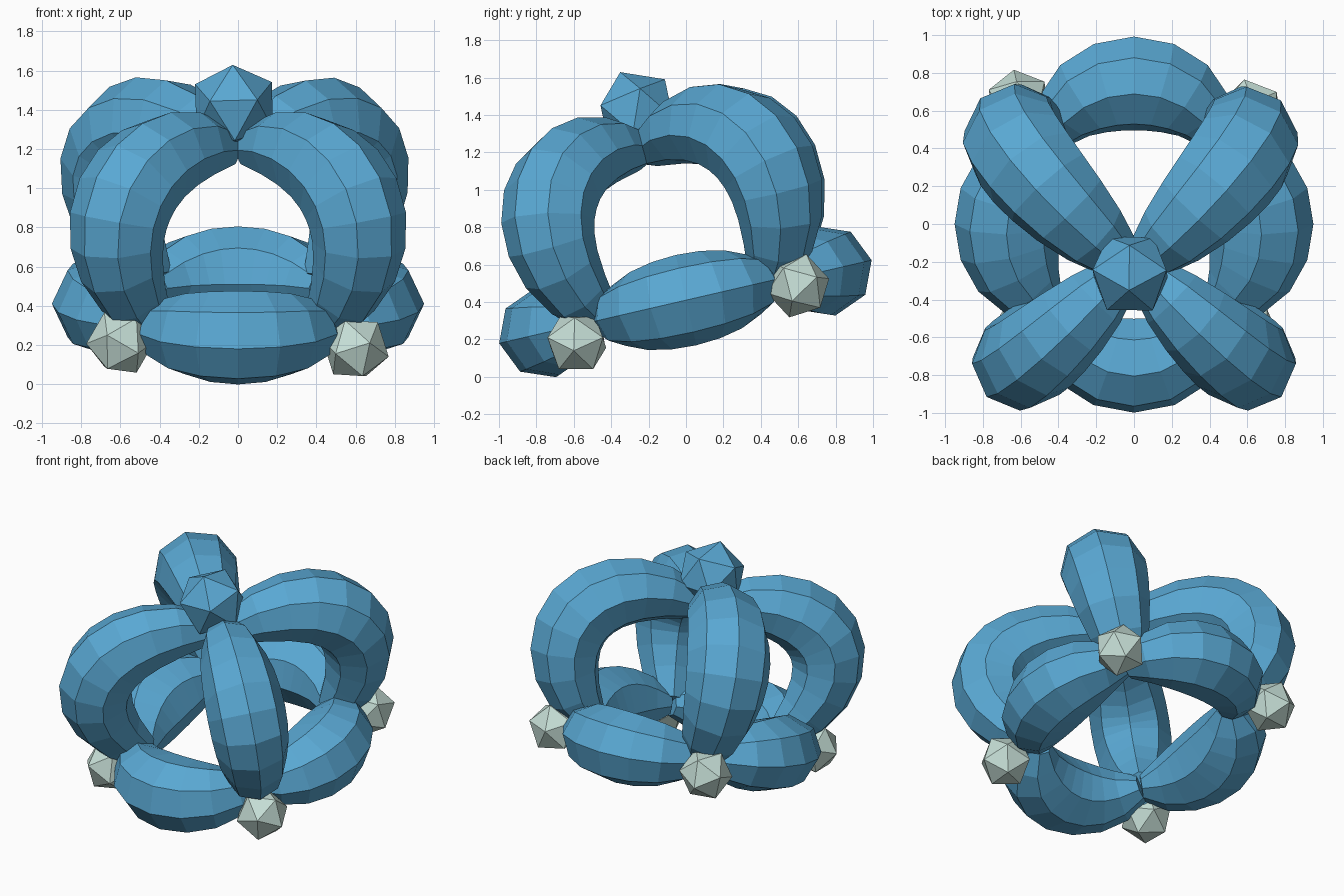
import bpy, bmesh, math
from math import sin, cos, pi
from mathutils import Matrix, Vector, Euler

cube = bpy.data.objects.get("Cube")
if cube:
    bpy.data.objects.remove(cube, do_unlink=True)

# The whole ornament leans forward about the x axis
LEAN = math.radians(13)
FRAME = Matrix.Translation((0, 0, 0.41)) @ Matrix.Rotation(LEAN, 4, 'X')


def material(name, rgb):
    mat = bpy.data.materials.new(name)
    mat.use_nodes = True
    color = (*rgb, 1)
    mat.diffuse_color = color
    mat.node_tree.nodes["Principled BSDF"].inputs["Base Color"].default_value = color
    return mat


BLUE = material("sky_blue", (0.10, 0.39, 0.65))
PALE = material("pale_mint", (0.56, 0.73, 0.67))


def finish(name, bm, mat):
    bmesh.ops.recalc_face_normals(bm, faces=bm.faces)
    mesh = bpy.data.meshes.new(name)
    bm.to_mesh(mesh)
    bm.free()
    mesh.materials.append(mat)
    obj = bpy.data.objects.new(name, mesh)
    obj.matrix_world = FRAME
    bpy.context.collection.objects.link(obj)


def tube(name, path, radius=0.25, width=1.0, power=0.42, end_radius=0.09, sides=8):
    """Eight-sided tube along a planar path, swelling in the middle."""
    last = len(path) - 1
    side = (path[last // 2] - path[0]).cross(path[last] - path[0]).normalized()
    bm = bmesh.new()
    rings = []
    for i, point in enumerate(path):
        tangent = (path[min(i + 1, last)] - path[max(i - 1, 0)]).normalized()
        normal = tangent.cross(side)
        r = radius * sin(pi * i / last) ** power if 0 < i < last else end_radius
        rings.append([bm.verts.new(point + r * (
            normal * cos(2 * pi * k / sides) + side * width * sin(2 * pi * k / sides)))
            for k in range(sides)])
    for a, b in zip(rings, rings[1:]):
        for k in range(sides):
            n = (k + 1) % sides
            bm.faces.new((a[k], a[n], b[n], b[k]))
    bm.faces.new(rings[0])
    bm.faces.new(rings[-1])
    finish(name, bm, BLUE)


def arc(start, end, out, sagitta, segments=8):
    start, end, out = Vector(start), Vector(end), Vector(out)
    half = (end - start).length / 2
    along = (end - start).normalized()
    big = (half * half + sagitta * sagitta) / (2 * sagitta)
    centre = (start + end) / 2 + out * (sagitta - big)
    sweep = math.atan2(half, big - sagitta)
    angles = [(2 * i / segments - 1) * sweep for i in range(segments + 1)]
    return [centre + big * (out * cos(a) + along * sin(a)) for a in angles]


def bezier(p0, p1, p2, p3, segments=10):
    steps = [i / segments for i in range(segments + 1)]
    return [p0 * (1 - t) ** 3 + p1 * 3 * t * (1 - t) ** 2
            + p2 * 3 * t * t * (1 - t) + p3 * t ** 3 for t in steps]


def gem(name, location, radius, turn, mat):
    bm = bmesh.new()
    place = Matrix.Translation(location) @ Euler(turn).to_matrix().to_4x4()
    bmesh.ops.create_icosphere(bm, subdivisions=1, radius=radius, matrix=place)
    finish(name, bm, mat)


TIP_X, TIP_Y = 0.44, 0.46

# Lower ring of four loops
for name, s, z, bulge in (("front", -1, 0, 0.31), ("back", 1, -0.015, 0.30)):
    tube(name + "_lower_loop",
         arc((-TIP_X, s * TIP_Y, z), (TIP_X, s * TIP_Y, z), (0, s, 0), bulge),
         radius=0.255, width=0.96)
for name, s in (("right", -1), ("left", 1)):
    tube(name + "_lower_loop",
         arc((s * TIP_X, -TIP_Y, 0), (s * TIP_X, TIP_Y, 0), (s, 0, 0), 0.235),
         radius=0.275, width=0.9)

# Arches: name, bulge direction, shoulder height, width, gem place, gem turn
CORNERS = (
    ("front_right", (-0.71, -0.73), 1.01, 1.03, (-0.60, -0.62, -0.06), (0.5, 0.4, 0.3)),
    ("front_left", (0.71, -0.73), 1.01, 1.03, (0.60, -0.62, -0.09), (0.2, -0.4, 0.3)),
    ("back_right", (-0.76, 0.71), 1.07, 1.12, (-0.61, 0.65, -0.06), (0.5, 0.4, 0.9)),
    ("back_left", (0.71, 0.69), 1.07, 1.12, (0.62, 0.60, -0.06), (-0.4, 0.3, 0.5)),
)
for name, (dx, dy), shoulder, width, place, turn in CORNERS:
    tip = Vector((math.copysign(TIP_X, dx), math.copysign(TIP_Y, dy), 0))
    lower = Vector((dx * 1.15, dy * 1.15, 0.54))
    upper = Vector((dx * 0.78, dy * 0.75, shoulder))
    apex = Vector((math.copysign(0.06, dx), math.copysign(0.03, dy) - 0.04, 0.84))
    tube(name + "_arch", bezier(tip, lower, upper, apex),
         width=width, power=0.3, end_radius=0.11)
    gem(name + "_gem", place, 0.175, turn, PALE)

# Hub gem on top
gem("top_hub", (-0.02, -0.03, 1.04), 0.23, (0.15, -0.08, 0.31), BLUE)
